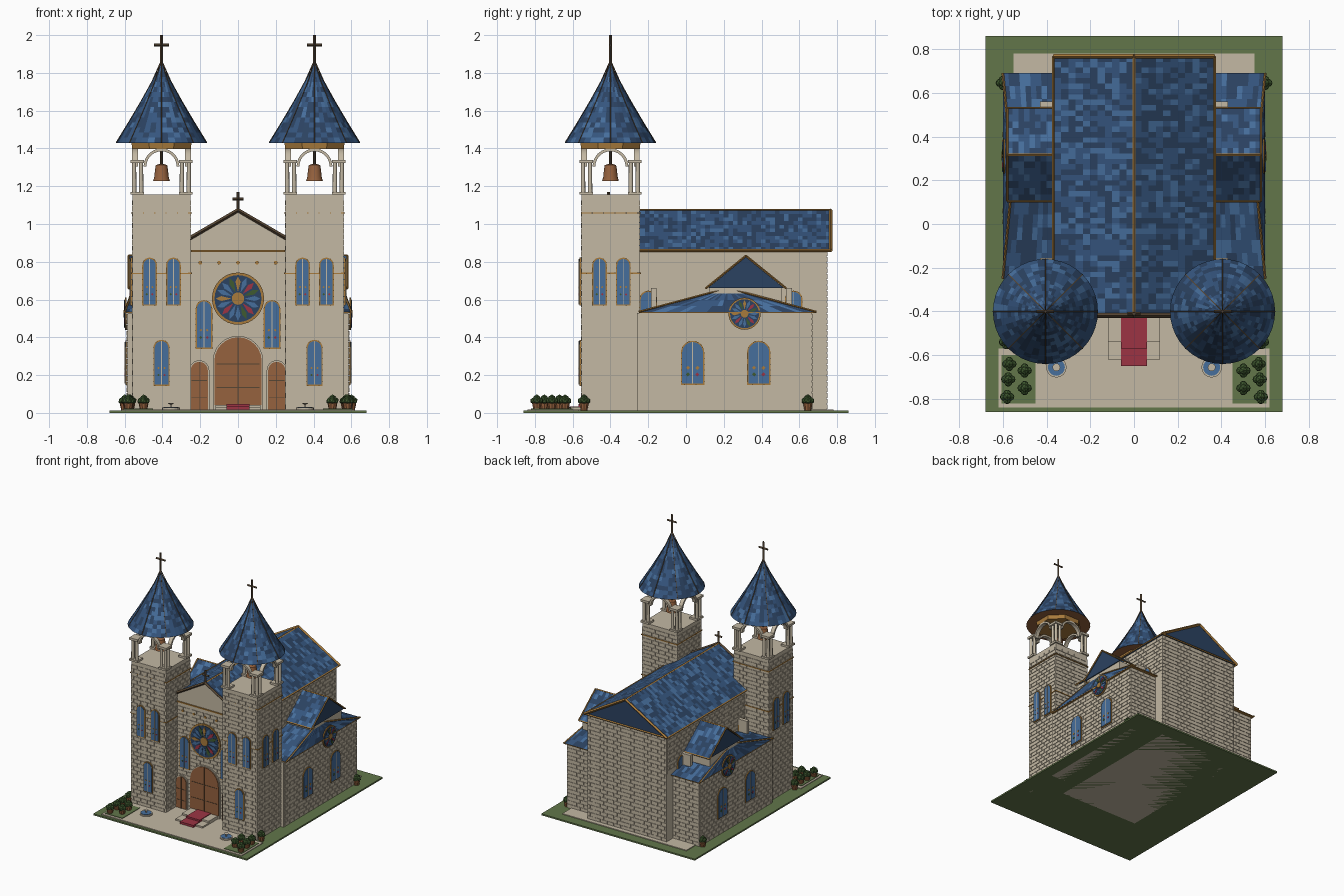
import bpy, bmesh, math, random
from mathutils import Vector, Matrix

random.seed(4)
old = bpy.data.objects.get("Cube")
if old:
    bpy.data.objects.remove(old)

# Palette (sRGB bytes converted to linear)
PALETTE = {"stone": "C3B8A3", "slate_dark": "2B4261", "slate_mid": "35557E", "slate_light": "466E9C",
           "ochre_trim": "A87B3C", "brown_wood": "96623E", "grass": "62764A", "carpet_red": "9C3444",
           "leaf_green": "3F5A30", "dark_iron": "574633"}
MATS = []
for name, code in PALETTE.items():
    srgb = [int(code[i:i + 2], 16) / 255 for i in (0, 2, 4)]
    rgba = [((c + 0.055) / 1.055) ** 2.4 for c in srgb] + [1]
    m = bpy.data.materials.new(name)
    m.use_nodes = True
    m.diffuse_color = rgba
    m.node_tree.nodes["Principled BSDF"].inputs["Base Color"].default_value = rgba
    MATS.append(m)
STONE, DARK, MID, LIGHT, TRIM, WOOD, GRASS, RED, LEAF, IRON = range(10)


def finish(name, bm, smooth=False, solid=True):
    if solid:
        bmesh.ops.recalc_face_normals(bm, faces=bm.faces)
    me = bpy.data.meshes.new(name)
    bm.to_mesh(me)
    bm.free()
    for m in MATS:
        me.materials.append(m)
    ob = bpy.data.objects.new(name, me)
    bpy.context.collection.objects.link(ob)
    if smooth:
        bpy.ops.object.select_all(action='DESELECT')
        ob.select_set(True)
        bpy.context.view_layer.objects.active = ob
        bpy.ops.object.shade_smooth_by_angle(angle=0.7)


def prism(bm, pts, vec, mat):
    a = [bm.verts.new(p) for p in pts]
    b = [bm.verts.new(Vector(p) + Vector(vec)) for p in pts]
    n = len(a)
    faces = [bm.faces.new(a), bm.faces.new(b[::-1])]
    faces += [bm.faces.new((a[i], b[i], b[(i + 1) % n], a[(i + 1) % n])) for i in range(n)]
    for f in faces:
        f.material_index = mat


def box(bm, x0, x1, y0, y1, z0, z1, mat):
    prism(bm, [(x0, y0, z0), (x1, y0, z0), (x1, y1, z0), (x0, y1, z0)], (0, 0, z1 - z0), mat)


def bar(bm, p, q, w, mat):
    p, q = Vector(p), Vector(q)
    u = (q - p).orthogonal().normalized() * w / 2
    v = (q - p).cross(u).normalized() * w / 2
    prism(bm, [p + u + v, p + u - v, p - u - v, p - u + v], q - p, mat)


def lathe(bm, x, y, profile, n, mat, turn=0.0):
    rings = [[bm.verts.new((x + r * math.cos(turn + math.tau * i / n), y + r * math.sin(turn + math.tau * i / n), z))
              for i in range(n)] for r, z in profile]
    pick = mat if callable(mat) else (lambda: mat)
    for a, b in zip(rings, rings[1:]):
        for i in range(n):
            bm.faces.new((a[i], a[(i + 1) % n], b[(i + 1) % n], b[i])).material_index = pick()
    bm.faces.new(rings[0][::-1]).material_index = WOOD if callable(mat) else mat
    bm.faces.new(rings[-1]).material_index = pick()


def shingle():
    return random.choices((DARK, MID, LIGHT), (4, 4, 2))[0]


def tiles(bm, a, b, c, d, nu, nv):
    # Patch a-b along the eave, d-c along the ridge, a random slate per cell
    a, b, c, d = map(Vector, (a, b, c, d))
    g = [[bm.verts.new(a.lerp(b, i / nu).lerp(d.lerp(c, i / nu), j / nv)) for i in range(nu + 1)]
         for j in range(nv + 1)]
    for j in range(nv):
        for i in range(nu):
            f = bm.faces.new((g[j][i], g[j][i + 1], g[j + 1][i + 1], g[j + 1][i]))
            f.material_index = shingle()
            f.normal_update()
            if f.normal.z < 0:
                f.normal_flip()


def wall(x, y, z=0, turn=0):
    # Frame of a wall: local x along it, local -y outward
    return Matrix.Translation((x, y, z)) @ Matrix.Rotation(math.radians(turn), 4, 'Z')


def plate(bm, M, pts, y0, y1, mat):
    prism(bm, [M @ Vector((px, -y0, pz)) for px, pz in pts], M.to_3x3() @ Vector((0, y0 - y1, 0)), mat)


def arch(w, z0, z1):
    return [(-w, z0), (w, z0)] + [(w * math.cos(t * math.pi / 12), z1 - w + w * math.sin(t * math.pi / 12))
                                  for t in range(13)]


def disc(r, n=32, cx=0, cz=0):
    return [(cx + r * math.cos(math.tau * i / n), cz + r * math.sin(math.tau * i / n)) for i in range(n)]


def window(bm, M, w, z0, z1):
    plate(bm, M, arch(w + 0.007, z0 - 0.007, z1 + 0.007), 0, 0.007, TRIM)
    plate(bm, M, arch(w, z0, z1), 0.007, 0.01, LIGHT)
    plate(bm, M, [(-.002, z0), (.002, z0), (.002, z1), (-.002, z1)], 0.01, 0.012, STONE)
    for s in (-1, 1):
        for k, c in ((0.22, RED if s > 0 else LEAF), (0.38, TRIM)):
            plate(bm, M, disc(w * 0.2, 4, s * w * 0.45, z0 + k * (z1 - z0)), 0.01, 0.012, c)


def rose(bm, M, r):
    plate(bm, M, disc(r), 0, 0.008, TRIM)
    plate(bm, M, disc(r * 0.9), 0.008, 0.011, DARK)
    for i in range(16):
        t = math.tau * i / 16
        petal = [(r * k * math.cos(t + o), r * k * math.sin(t + o)) for k, o in
                 ((.25, 0), (.65, -.15), (.86, 0), (.65, .15))]
        plate(bm, M, petal, 0.011, 0.014, (TRIM, LIGHT, RED, LEAF)[i * 3 % 4 if i % 3 else 1])
    plate(bm, M, disc(r * 0.24, 16), 0.011, 0.016, TRIM)


def bricks(bm, M, half, z0, z1):
    h, l, gap, row = 0.03, 0.06, 0.006, 0
    z = z0
    while z + h <= z1 + 0.001:
        x = -half - (l / 2 if row % 2 else 0)
        while x < half:
            a, b = max(x, -half), min(x + l - gap, half)
            if b - a > 0.008:
                plate(bm, M, [(a, z), (b, z), (b, z + h - gap), (a, z + h - gap)], 0, 0.004, STONE)
            x += l
        z, row = z + h, row + 1


def cross(bm, x, y, z, h, w):
    bar(bm, (x, y, z), (x, y, z + h), 0.012, IRON)
    bar(bm, (x - w, y, z + h * 0.65), (x + w, y, z + h * 0.65), 0.011, IRON)


# Ground, paving, steps and carpet
bm = bmesh.new()
box(bm, -.68, .68, -.86, .86, 0, .012, GRASS)
box(bm, -.55, .55, -.6, .78, .012, .018, STONE)
box(bm, -.62, .62, -.84, -.57, .012, .018, STONE)
for s in (-1, 1):
    x0, x1 = sorted((s * .45, s * .605))
    box(bm, x0, x1, -.82, -.6, .018, .022, GRASS)
finish("ground", bm)
bm = bmesh.new()
for y, z in ((-.62, .03), (-.54, .043)):
    box(bm, -.12, .12, y, -.4, .012, z, STONE)
    box(bm, -.06, .06, y - .03, -.42, .015, z + .005, RED)
finish("entrance_steps", bm)

# Nave with gabled top, and the aisles beside it
bm = bmesh.new()
prism(bm, [(-.35, -.41, 0), (.35, -.41, 0), (.35, -.41, .86), (0, -.41, 1.062), (-.35, -.41, .86)], (0, 1.155, 0), STONE)
bricks(bm, wall(0, -.41), .25, .02, .84)
bricks(bm, wall(0, .745, 0, 180), .35, .02, .86)
for s in (-1, 1):
    bricks(bm, wall(s * .35, .25, 0, s * 90), .49, .56, .86)
finish("nave_walls", bm)
bm = bmesh.new()
for s in (-1, 1):
    x0, x1 = sorted((s * .3, s * .585))
    box(bm, x0, x1, -.26, .665, 0, .53, STONE)
    bricks(bm, wall(s * .585, .21, 0, s * 90), .455, .02, .53)
    bricks(bm, wall(s * .468, .665, 0, 180), .116, .02, .53)
    x0, x1 = sorted((s * .33, s * .565))
    box(bm, x0, x1, .125, .505, .53, .665, STONE)
    for y in (-.17, .545):
        x0, x1 = sorted((s * .34, s * .43))
        box(bm, x0, x1, y - .015, y + .015, .5, .66, STONE)
finish("aisle_walls", bm)

# Shingled roofs
bm = bmesh.new()
for s in (-1, 1):
    e, r = s * .367, 1.073
    tiles(bm, (e, -.415, .86), (e, .765, .86), (0, .765, r), (0, -.415, r), 48, 11)
    front, rear = (s * .6, -.25, .535), (s * .6, .69, .535)
    top, mid = (s * .555, .22, .66), (s * .35, .22, .66)
    tiles(bm, (s * .35, -.25, .535), front, top, mid, 10, 8)
    tiles(bm, (s * .35, .69, .535), rear, top, mid, 10, 8)
    tiles(bm, front, rear, Vector(top) + Vector((0, .002, 0)), top, 26, 4)
    for y in (.105, .53):
        tiles(bm, (s * .35, y, .66), (s * .58, y, .66), (s * .58, .317, .832), (s * .35, .317, .832), 9, 7)
finish("shingle_roofs", bm, solid=False)
bm = bmesh.new()
prism(bm, [(-.36, .748, .86), (.36, .748, .86), (0, .748, 1.068)], (0, .014, 0), DARK)
for s in (-1, 1):
    prism(bm, [(s * .566, .115, .66), (s * .566, .52, .66), (s * .566, .317, .825)], (s * .008, 0, 0), DARK)
    x0, x1 = sorted((s * .35, s * .6))
    box(bm, x0, x1, -.25, .69, .528, .534, TRIM)
finish("roof_gables", bm)

# Trim along roof edges, walls and facade
bm = bmesh.new()
bar(bm, (0, -.418, 1.073), (0, .768, 1.073), .01, TRIM)
bar(bm, (-.367, .764, .86), (.367, .764, .86), .01, TRIM)
for s in (-1, 1):
    e = s * .367
    bar(bm, (e, -.415, .86), (e, .765, .86), .01, TRIM)
    for y in (-.418, .766):
        bar(bm, (e, y, .86), (0, y, 1.073), .015, IRON if y < 0 else TRIM)
    top = (s * .555, .22, .66)
    for y in (-.25, .69):
        bar(bm, (s * .6, y, .535), top, .008, TRIM)
    bar(bm, (s * .36, .317, .832), (s * .58, .317, .832), .008, TRIM)
    for y in (.105, .53):
        bar(bm, (s * .58, y, .66), (s * .58, .317, .832), .008, TRIM)
        bar(bm, (s * .36, y, .66), (s * .58, y, .66), .008, TRIM)
    for z in (.735, 1.055):
        box(bm, s * .405 - .161, s * .405 + .161, -.556, -.239, z, z + .007, TRIM)
box(bm, -.25, .25, -.418, -.405, .853, .862, TRIM)
for i in range(-2, 3):
    plate(bm, wall(i * .1, -.41, .795), disc(.01, 12), 0, .008, TRIM)
cross(bm, 0, -.41, 1.06, .11, .03)
finish("trim", bm)

# Towers, belfries, bells and conical roofs
for s, side in ((-1, "right"), (1, "left")):
    cx, cy = s * .405, -.4
    bm = bmesh.new()
    box(bm, cx - .153, cx + .153, cy - .153, cy + .153, 0, 1.155, STONE)
    for turn in (0, 90, 180, 270):
        M = wall(cx, cy, 0, turn) @ Matrix.Translation((0, -.153, 0))
        bricks(bm, M, .153, .02, 1.14)
    finish(side + "_tower", bm)
    bm = bmesh.new()
    for sx in (-1, 1):
        for sy in (-1, 1):
            for a, b in ((.145, .145), (.108, .145), (.145, .108)):
                lathe(bm, cx + sx * a, cy + sy * b, [(.012, 1.16), (.011, 1.33)], 12, STONE)
            px, py = cx + sx * .128, cy + sy * .128
            for z0, z1 in ((1.155, 1.17), (1.322, 1.34)):
                box(bm, px - .036, px + .036, py - .036, py + .036, z0, z1, STONE)
    ring = [(r * math.cos(t * math.pi / 12), 1.305 + r * math.sin(t * math.pi / 12))
            for r, order in ((.095, range(13)), (.08, range(12, -1, -1))) for t in order]
    for turn in (0, 90, 180, 270):
        plate(bm, wall(cx, cy, 0, turn), ring, .125, .155, STONE)
    lathe(bm, cx, cy, [(.168, 1.398), (.172, 1.43)], 8, TRIM, math.pi / 8)
    finish(side + "_belfry", bm, True)
    bm = bmesh.new()
    lathe(bm, cx, cy, [(.044, 1.228), (.038, 1.25), (.034, 1.29), (.03, 1.312), (.01, 1.318)], 20, WOOD)
    lathe(bm, cx, cy, [(.007, 1.31), (.007, 1.42)], 8, IRON)
    finish(side + "_bell", bm, True)
    bm = bmesh.new()
    cone = [(max(.003, .24 * (1 - k / 16) ** 1.12), 1.43 + .43 * k / 16) for k in range(17)]
    lathe(bm, cx, cy, cone, 40, shingle)
    for i in range(8):
        t = math.tau * i / 8
        for (r0, z0), (r1, z1) in zip(cone[::4], cone[4::4]):
            bar(bm, (cx + r0 * math.cos(t), cy + r0 * math.sin(t), z0),
                (cx + r1 * math.cos(t), cy + r1 * math.sin(t), z1), .004, IRON)
    cross(bm, cx, cy, 1.85, .15, .04)
    finish(side + "_tower_roof", bm)

# Windows and rose windows
bm = bmesh.new()
rose(bm, wall(0, -.414, .605), .138)
for s in (-1, 1):
    for d in (-.063, .063):
        window(bm, wall(s * .405 + d, -.557), .032, .575, .815)
        window(bm, wall(s * .562, -.395 + d, 0, s * 90), .032, .575, .815)
    window(bm, wall(s * .405, -.557), .036, .15, .38)
    window(bm, wall(s * .18, -.414), .037, .345, .59)
    for y in (.035, .385):
        window(bm, wall(s * .589, y, 0, s * 90), .055, .155, .375)
    for y in (-.2, .57):
        window(bm, wall(s * .354, y, 0, s * 90), .04, .45, .64)
    rose(bm, wall(s * .589, .31, .525, s * 90), .085)
finish("windows", bm)

# Arched doors
bm = bmesh.new()
for x, w, z0, z1 in ((0, .125, .043, .4), (-.205, .045, .018, .27), (.205, .045, .018, .27)):
    M = wall(x, -.41)
    plate(bm, M, arch(w + .008, .012, z1 + .008), 0, .012, STONE)
    plate(bm, M, arch(w, z0, z1), .012, .018, WOOD)
    plate(bm, M, [(-.002, z0), (.002, z0), (.002, z1), (-.002, z1)], .018, .02, IRON)
    for k in (.25, .6):
        z = z0 + k * (z1 - z0)
        plate(bm, M, [(-w * .9, z), (w * .9, z), (w * .9, z + .004), (-w * .9, z + .004)], .018, .02, IRON)
finish("doors", bm)

# Potted bushes and small fountains
bm = bmesh.new()
spots = ((.57, -.64), (.5, -.67), (.575, -.71), (.5, -.75), (.58, -.79), (.585, -.54), (.6, .645))
for s in (-1, 1):
    for x, y in spots:
        lathe(bm, s * x, y, [(.018, .012), (.026, .05), (.022, .052)], 10, WOOD)
        for k in range(5):
            t = math.tau * k / 4
            off = Vector((math.cos(t), math.sin(t), 0)) * .015 if k < 4 else Vector((0, 0, .014))
            ball = bmesh.ops.create_icosphere(bm, subdivisions=1, radius=.02,
                                              matrix=Matrix.Translation(off + Vector((s * x, y, .064))))
            for f in {f for v in ball["verts"] for f in v.link_faces}:
                f.material_index = LEAF
finish("potted_bushes", bm)
bm = bmesh.new()
for s in (-1, 1):
    x, y = s * .355, -.655
    lathe(bm, x, y, [(.047, .015), (.047, .028), (.04, .028)], 16, STONE)
    lathe(bm, x, y, [(.039, .02), (.039, .031)], 16, LIGHT)
    lathe(bm, x, y, [(.006, .025), (.006, .045), (.018, .052)], 12, STONE)
finish("fountains", bm)
